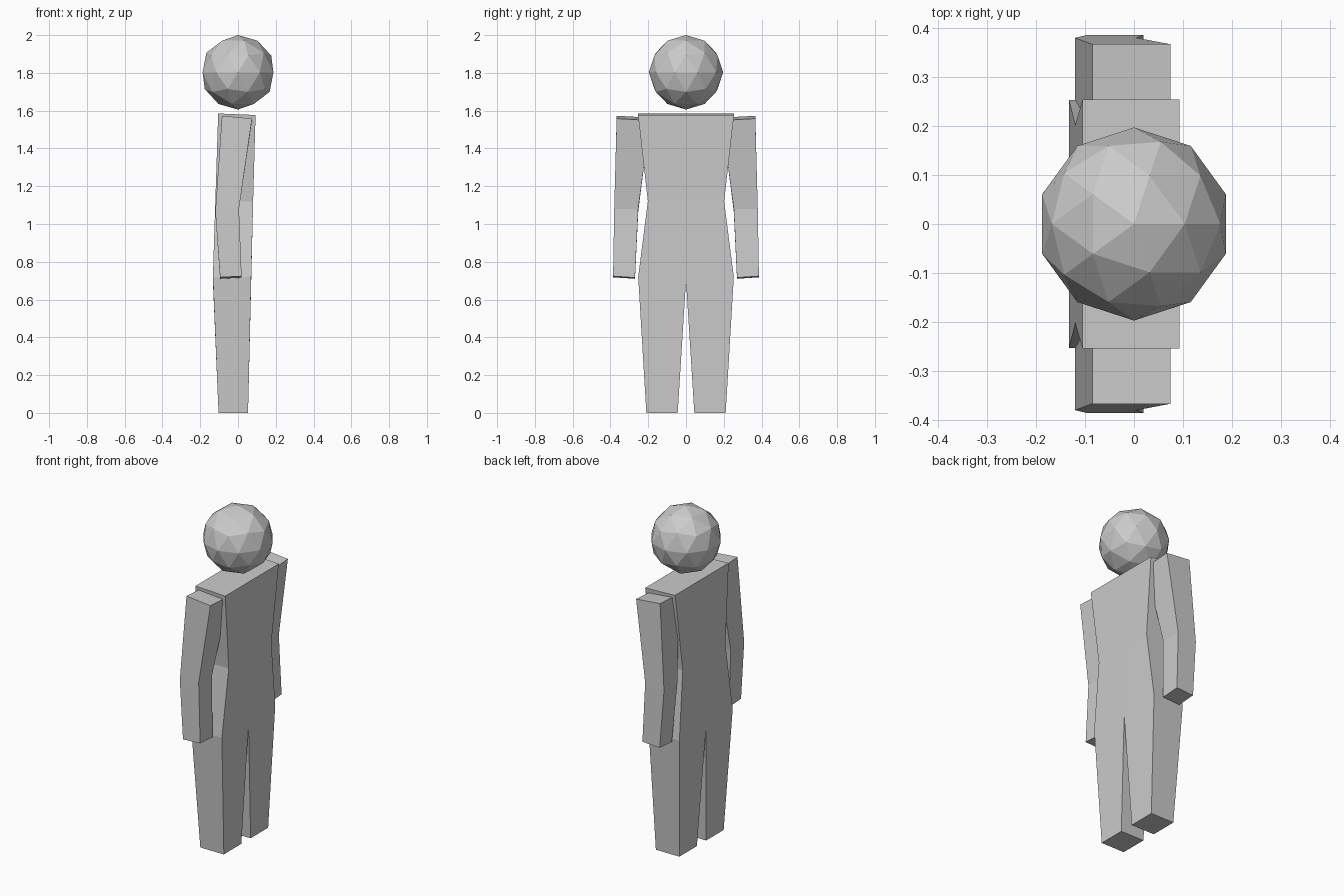
import bpy
import bmesh

if "Cube" in bpy.data.objects:
    bpy.data.objects.remove(bpy.data.objects["Cube"])


def ring(back_x, front_x, inner_y, outer_y, z_back, z_front, dz_inner=0.0):
    """Four corners of one limb cross-section, on the +y side."""
    return [(back_x, inner_y, z_back + dz_inner), (front_x, inner_y, z_front + dz_inner),
            (front_x, outer_y, z_front), (back_x, outer_y, z_back)]


def loft(name, rings, open_spans=()):
    """Skin the rings from top to bottom, then mirror across y.
    open_spans lists the spans whose inner side lies on the mirror plane."""
    bm = bmesh.new()
    rows = [[bm.verts.new(p) for p in r] for r in rings]
    for i, (a, b) in enumerate(zip(rows, rows[1:])):
        for k in range(4):
            if k == 0 and i in open_spans:
                continue
            n = (k + 1) % 4
            bm.faces.new((a[k], a[n], b[n], b[k]))
    bm.faces.new(rows[0])
    bm.faces.new(rows[-1][::-1])
    bmesh.ops.recalc_face_normals(bm, faces=bm.faces)
    mesh = bpy.data.meshes.new(name)
    bm.to_mesh(mesh)
    bm.free()
    obj = bpy.data.objects.new(name, mesh)
    bpy.context.collection.objects.link(obj)
    mirror = obj.modifiers.new("mirror", 'MIRROR')
    mirror.use_axis = (False, True, False)
    mirror.use_clip = True
    return obj


# Torso and legs: shoulders, waist, hips with crotch, feet
loft("torso_and_legs", [
    ring(-0.105, 0.093, 0, 0.254, 1.585, 1.577),
    ring(-0.12, 0.08, 0, 0.202, 1.12, 1.12),
    ring(-0.133, 0.07, 0, 0.253, 0.72, 0.72, -0.02),
    ring(-0.103, 0.053, 0.044, 0.21, 0, 0),
], open_spans=(0, 1))

# Arms: shoulder, elbow, wrist
loft("arms", [
    ring(-0.085, 0.074, 0.19, 0.367, 1.573, 1.558, -0.01),
    ring(-0.12, 0.005, 0.253, 0.38, 1.065, 1.08),
    ring(-0.095, 0.019, 0.27, 0.386, 0.718, 0.724, -0.008),
])

# Head
bpy.ops.mesh.primitive_ico_sphere_add(subdivisions=2, radius=0.197, location=(0, 0, 1.803))
bpy.context.object.name = "head"
